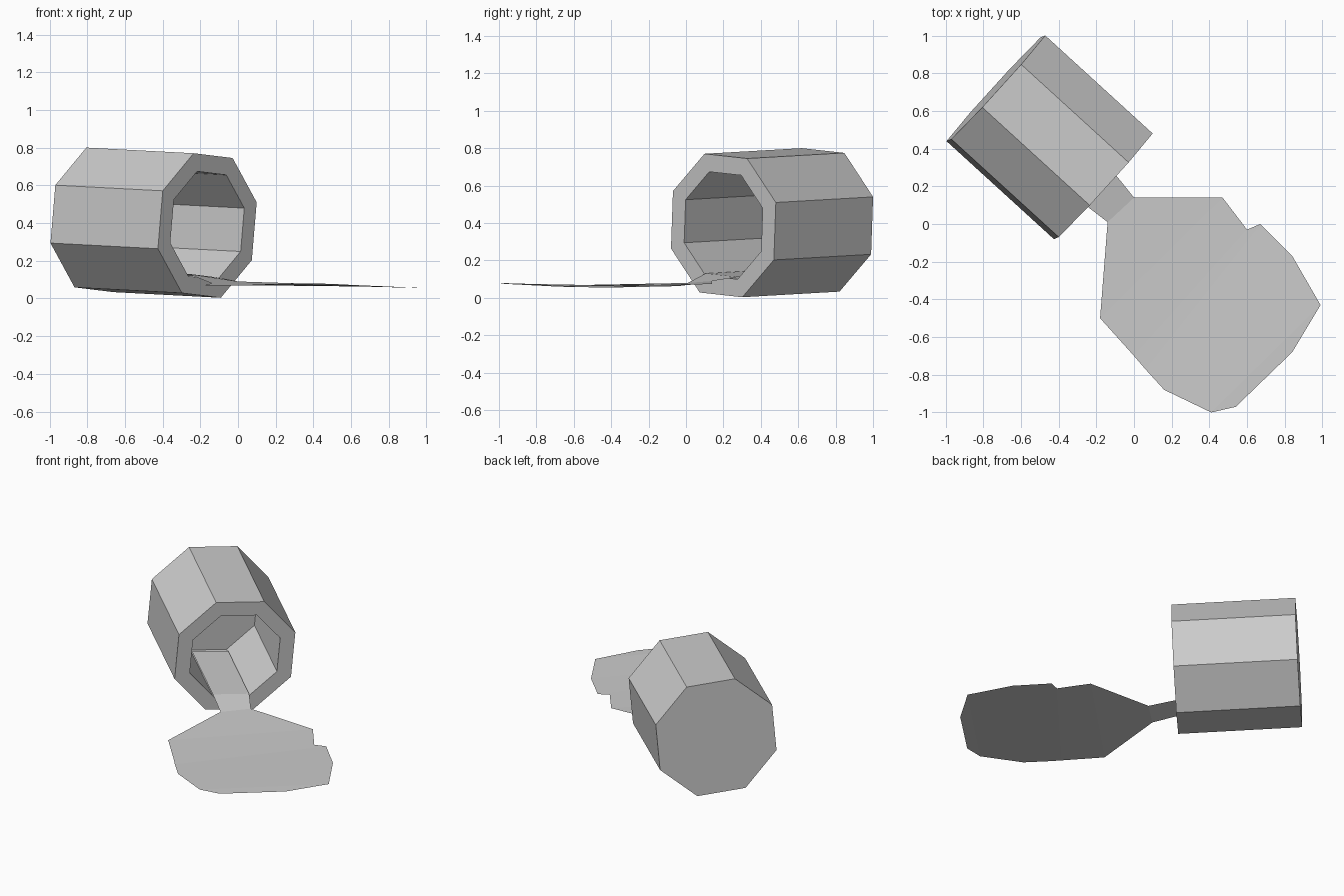
import bpy, bmesh, math
from mathutils import Vector

if "Cube" in bpy.data.objects:
    bpy.data.objects.remove(bpy.data.objects["Cube"], do_unlink=True)

grey = bpy.data.materials.new("plain grey")
grey.use_nodes = True
GREY = (0.6, 0.6, 0.6, 1)
grey.diffuse_color = GREY
grey.node_tree.nodes["Principled BSDF"].inputs["Base Color"].default_value = GREY

# Tipped container frame: mouth centre, axis to the closed end, cross directions
MOUTH = Vector((-0.163, 0.2, 0.387))
AXIS = Vector((-0.57, 0.52, 0.03))
SIDE = Vector((0.52, 0.57, 0)).normalized()
UP = SIDE.cross(-AXIS).normalized()
if UP.z < 0:
    UP = -UP
OUTER, INNER, PHASE = 0.403, 0.302, math.radians(17.8)


def point(radius, k, depth):
    a = PHASE + k * math.pi / 4
    return MOUTH + AXIS * depth + (SIDE * math.cos(a) + UP * math.sin(a)) * radius


def finish(name, bm, normals=True):
    if normals:
        bmesh.ops.recalc_face_normals(bm, faces=bm.faces)
    mesh = bpy.data.meshes.new(name)
    bm.to_mesh(mesh)
    bm.free()
    mesh.materials.append(grey)
    ob = bpy.data.objects.new(name, mesh)
    bpy.context.collection.objects.link(ob)
    return ob


# Eight-sided container: closed end, outer wall, rim, cavity wall, cavity floor
bm = bmesh.new()
rings = [[bm.verts.new(point(r, k, d)) for k in range(8)]
         for r, d in ((OUTER, 1), (OUTER, 0), (INNER, 0), (INNER, 0.83))]
for a, b in zip(rings, rings[1:]):
    for k in range(8):
        j = (k + 1) % 8
        bm.faces.new((a[k], a[j], b[j], b[k]))
bm.faces.new(rings[0])
bm.faces.new(rings[-1])
finish("container", bm)

# Spilled liquid: crosswise rows from inside the container out to the far edge
lift = Vector((0, 0, 0.012))
rows = [
    (point(INNER, 5, 0.77) + lift, point(INNER, 6, 0.77) + lift),
    (point(INNER, 5, 0) + lift, point(INNER, 6, 0) + lift),
    ((-0.14, 0.01, 0.08), (0.0, 0.14, 0.09)),
    ((-0.18, -0.5, 0.07), (0.47, 0.14, 0.075)),
    ((0.0, -0.7, 0.07), (0.6, -0.03, 0.068)),
    ((0.06, -0.77, 0.072), (0.67, 0.0, 0.064)),
    ((0.16, -0.88, 0.076), (0.84, -0.17, 0.06)),
    ((0.41, -1.0, 0.08), (0.99, -0.43, 0.055)),
    ((0.54, -0.97, 0.075), (0.84, -0.68, 0.06)),
]
bm = bmesh.new()
strip = [[bm.verts.new(p) for p in row] for row in rows]
for (a, b), (c, d) in zip(strip, strip[1:]):
    bm.faces.new((a, c, d, b))
finish("spilled_liquid", bm, normals=False)
